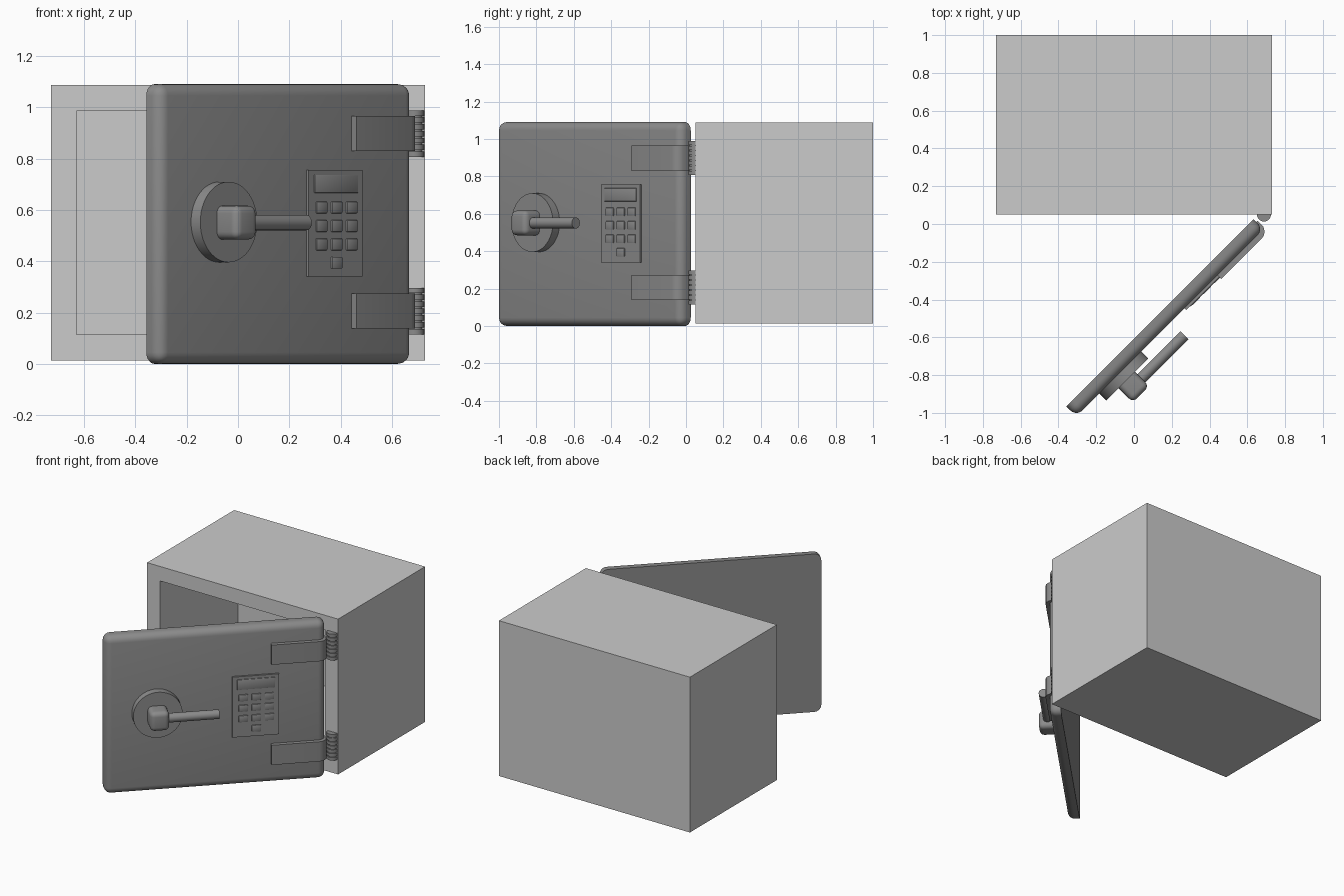
import bpy, bmesh, math
from mathutils import Matrix, Vector

if "Cube" in bpy.data.objects:
    bpy.data.objects.remove(bpy.data.objects["Cube"])

OPEN = math.radians(45)   # door parts are modelled closed, then swung open about z
dark = bpy.data.materials.new("dark_steel")
dark.diffuse_color = (0.26, 0.26, 0.26, 1)
dark.use_nodes = True
dark.node_tree.nodes["Principled BSDF"].inputs["Base Color"].default_value = dark.diffuse_color


def finish(name, bm, swing=True, smooth=True, material=dark):
    bmesh.ops.recalc_face_normals(bm, faces=bm.faces)
    me = bpy.data.meshes.new(name)
    bm.to_mesh(me)
    bm.free()
    if material:
        me.materials.append(material)
    ob = bpy.data.objects.new(name, me)
    bpy.context.collection.objects.link(ob)
    if swing:
        ob.rotation_euler.z = OPEN
    if smooth:
        bpy.ops.object.select_all(action='DESELECT')
        ob.select_set(True)
        bpy.context.view_layer.objects.active = ob
        bpy.ops.object.shade_smooth_by_angle(angle=math.radians(35))
    return ob


def add_box(bm, lo, hi):
    lo, hi = Vector(lo), Vector(hi)
    m = Matrix.Translation((lo + hi) / 2) @ Matrix.Diagonal((*(hi - lo), 1))
    bmesh.ops.create_cube(bm, size=1, matrix=m)


def rounded_box(name, lo, hi, r, segments=5):
    """Box with every edge rounded except those around its back (+y) face."""
    bm = bmesh.new()
    add_box(bm, lo, hi)
    edges = [e for e in bm.edges if any(v.co.y < hi[1] - 1e-5 for v in e.verts)]
    bmesh.ops.bevel(bm, geom=edges, offset=r, offset_type='OFFSET',
                    segments=segments, profile=0.5, affect='EDGES')
    return finish(name, bm)


def add_cylinder(bm, r, length, centre, axis='Z', segments=32):
    rot = {'X': Matrix.Rotation(math.pi / 2, 4, 'Y'),
           'Y': Matrix.Rotation(math.pi / 2, 4, 'X'),
           'Z': Matrix.Identity(4)}[axis]
    bmesh.ops.create_cone(bm, cap_ends=True, segments=segments, radius1=r, radius2=r,
                          depth=length, matrix=Matrix.Translation(centre) @ rot)


# Safe body: box with its front face inset and pushed back into a cavity
bm = bmesh.new()
add_box(bm, (-0.73, 0.05, 0.014), (0.73, 1.0, 1.087))
front = min(bm.faces, key=lambda f: f.calc_center_median().y)
bmesh.ops.inset_region(bm, faces=[front], thickness=0.1, use_even_offset=True)
cavity = bmesh.ops.extrude_face_region(bm, geom=[front])['geom']
bmesh.ops.translate(bm, vec=(0, 0.85, 0),
                    verts=[v for v in cavity if isinstance(v, bmesh.types.BMVert)])
if front.is_valid:
    bmesh.ops.delete(bm, geom=[front], context='FACES')
finish("safe_body", bm, swing=False, smooth=False, material=None)

# Door slab
FACE = -0.505
rounded_box("door", (-0.936, FACE, 0.0), (0.466, -0.43, 1.091), 0.045)

# Hinges: bent plate on the door, stacked knuckles on the body
profile = [(0.12, -0.533), (0.425, -0.533), (0.446, -0.528), (0.463, -0.514),
           (0.474, -0.495), (0.474, -0.45), (0.12, -0.45)]
for label, zc in (("upper", 0.898), ("lower", 0.206)):
    bm = bmesh.new()
    f = bm.faces.new([bm.verts.new((x, y, zc - 0.068)) for x, y in profile])
    top = bmesh.ops.extrude_face_region(bm, geom=[f])['geom']
    bmesh.ops.translate(bm, vec=(0, 0, 0.136),
                        verts=[v for v in top if isinstance(v, bmesh.types.BMVert)])
    finish(label + "_hinge_plate", bm)

    bm = bmesh.new()
    add_cylinder(bm, 0.03, 0.17, (0.688, 0.05, zc))
    for i in range(7):
        add_cylinder(bm, 0.037, 0.021, (0.688, 0.05, zc + (i - 3) * 0.0267))
    finish(label + "_hinge_knuckles", bm, swing=False)

# Keypad: panel, display and buttons
bm = bmesh.new()
add_box(bm, (-0.127, FACE - 0.012, 0.34), (0.17, FACE + 0.02, 0.757))
finish("keypad_panel", bm, smooth=False)
rounded_box("keypad_display", (-0.097, FACE - 0.016, 0.667), (0.143, FACE, 0.737), 0.002, 2)
for row in range(4):
    for col in (-1, 0, 1):
        if row == 3 and col:
            continue
        x, z = 0.025 + col * 0.083, 0.61 - row * 0.072
        rounded_box(f"keypad_button_{row}_{col + 1}", (x - 0.029, FACE - 0.019, z - 0.023),
                    (x + 0.029, FACE, z + 0.023), 0.004, 2)

# Handle: round base, rounded hub and lever
bm = bmesh.new()
add_cylinder(bm, 0.157, 0.078, (-0.607, -0.517, 0.553), 'Y', 48)
finish("handle_base", bm)
rounded_box("handle_hub", (-0.672, -0.664, 0.485), (-0.55, -0.555, 0.617), 0.03)
bm = bmesh.new()
add_cylinder(bm, 0.03, 0.334, (-0.395, -0.605, 0.551), 'X', 24)
finish("handle_lever", bm)
